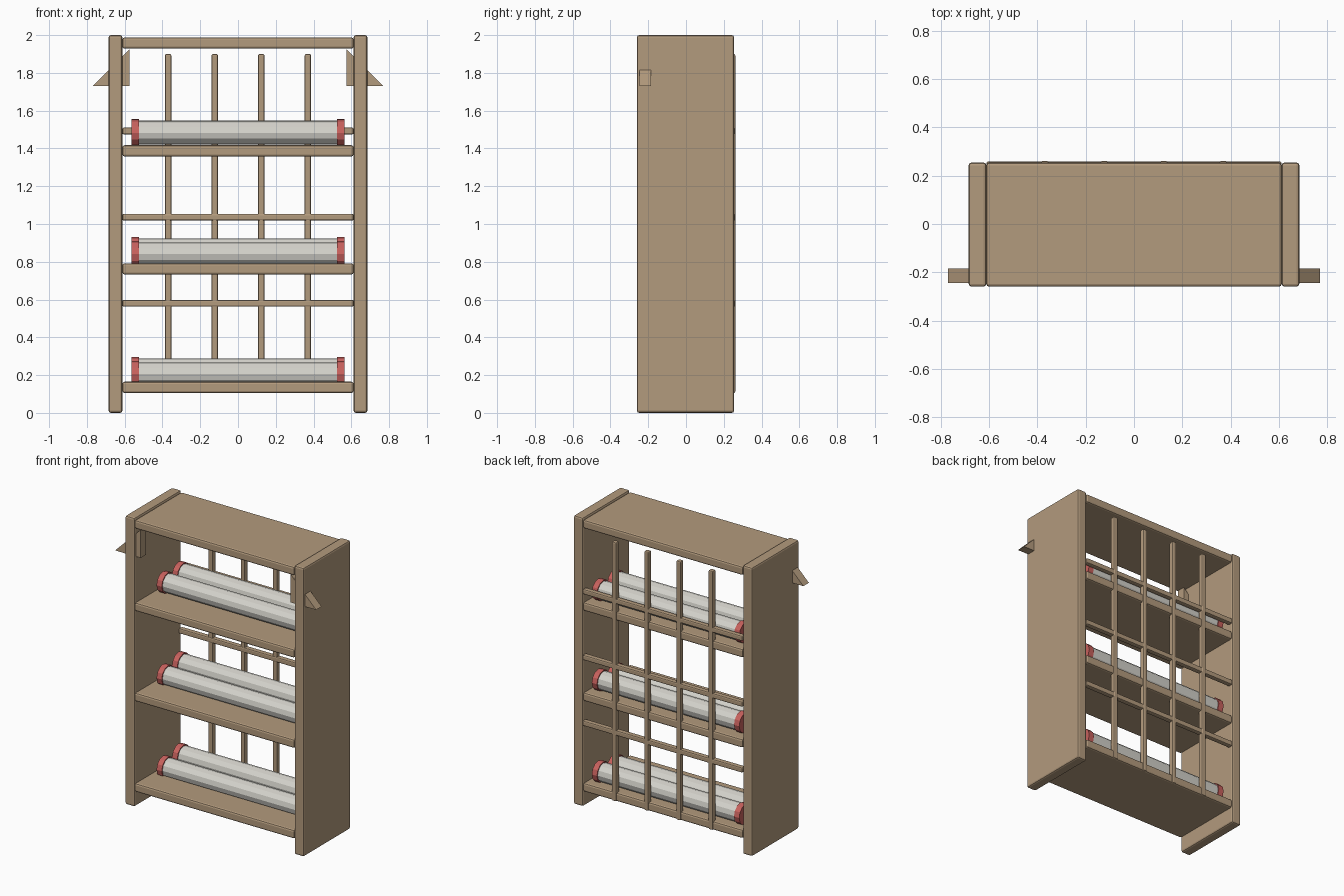
import bpy, bmesh, math
from mathutils import Matrix

cube = bpy.data.objects.get("Cube")
if cube:
    bpy.data.objects.remove(cube, do_unlink=True)


def material(name, rgb):
    m = bpy.data.materials.new(name)
    m.use_nodes = True
    m.diffuse_color = (*rgb, 1)
    m.node_tree.nodes["Principled BSDF"].inputs["Base Color"].default_value = (*rgb, 1)
    return m


wood = material("tan wood", (0.45, 0.325, 0.205))
grey = material("pale grey", (0.66, 0.65, 0.60))
red = material("muted red", (0.58, 0.12, 0.11))


def add(name, bm, mat, bevel=0):
    bmesh.ops.recalc_face_normals(bm, faces=bm.faces)
    mesh = bpy.data.meshes.new(name)
    bm.to_mesh(mesh)
    bm.free()
    mesh.materials.append(mat)
    ob = bpy.data.objects.new(name, mesh)
    bpy.context.collection.objects.link(ob)
    if bevel:
        mod = ob.modifiers.new("rounded edges", "BEVEL")
        mod.width, mod.segments = bevel, 2
    return ob


def board(name, xs, ys, zs, bevel):
    """Bevelled box given its extent along each axis."""
    bm = bmesh.new()
    spans = (xs, ys, zs)
    size = Matrix.Diagonal([b - a for a, b in spans] + [1])
    middle = Matrix.Translation([(a + b) / 2 for a, b in spans])
    bmesh.ops.create_cube(bm, size=1, matrix=middle @ size)
    return add(name, bm, wood, bevel)


def cylinder_x(name, x0, x1, y, z, radius, mat):
    """Faceted cylinder lying along x."""
    bm = bmesh.new()
    place = Matrix.Translation(((x0 + x1) / 2, y, z)) @ Matrix.Rotation(math.pi / 2, 4, "Y")
    bmesh.ops.create_cone(bm, cap_ends=True, segments=12, radius1=radius,
                          radius2=radius, depth=x1 - x0, matrix=place)
    return add(name, bm, mat)


# Side panels and the wedge brackets passing through them
depth = (-0.26, 0.255)
for side, s in (("left", 1), ("right", -1)):
    board(side + "_panel", sorted((s * 0.612, s * 0.685)), depth, (0, 2), 0.012)
    bm = bmesh.new()
    profile = [(0.575, 1.73), (0.77, 1.73), (0.575, 1.925)]
    face = bm.faces.new([bm.verts.new((s * x, -0.245, z)) for x, z in profile])
    ext = bmesh.ops.extrude_face_region(bm, geom=[face])
    moved = [v for v in ext["geom"] if isinstance(v, bmesh.types.BMVert)]
    bmesh.ops.translate(bm, verts=moved, vec=(0, 0.06, 0))
    add(side + "_bracket", bm, wood)

# Top board and shelves
for name, z in (("bottom_shelf", 0.105), ("middle_shelf", 0.732),
                ("upper_shelf", 1.357), ("top_board", 1.928)):
    board(name, (-0.612, 0.612), depth, (z, z + 0.06), 0.012)

# Lattice across the back
for i in range(4):
    x = -0.37 + i * 0.2467
    board(f"back_upright_{i + 1}", (x - 0.017, x + 0.017), (0.226, 0.261), (0.105, 1.9), 0.008)
for i in range(3):
    z = 0.58 + i * 0.456
    board(f"back_rail_{i + 1}", (-0.612, 0.612), (0.223, 0.259), (z - 0.018, z + 0.018), 0.008)

# Pair of capped rollers on each shelf
for row, front_z, back_z in (("bottom", 0.205, 0.225), ("middle", 0.84, 0.86),
                             ("upper", 1.483, 1.485)):
    for place, y, z in (("front", -0.015, front_z), ("back", 0.155, back_z)):
        name = f"{row}_{place}_roller"
        cylinder_x(name, -0.53, 0.53, y, z, 0.063, grey)
        cylinder_x(name + "_left_cap", 0.525, 0.565, y, z, 0.07, red)
        cylinder_x(name + "_right_cap", -0.565, -0.525, y, z, 0.07, red)
